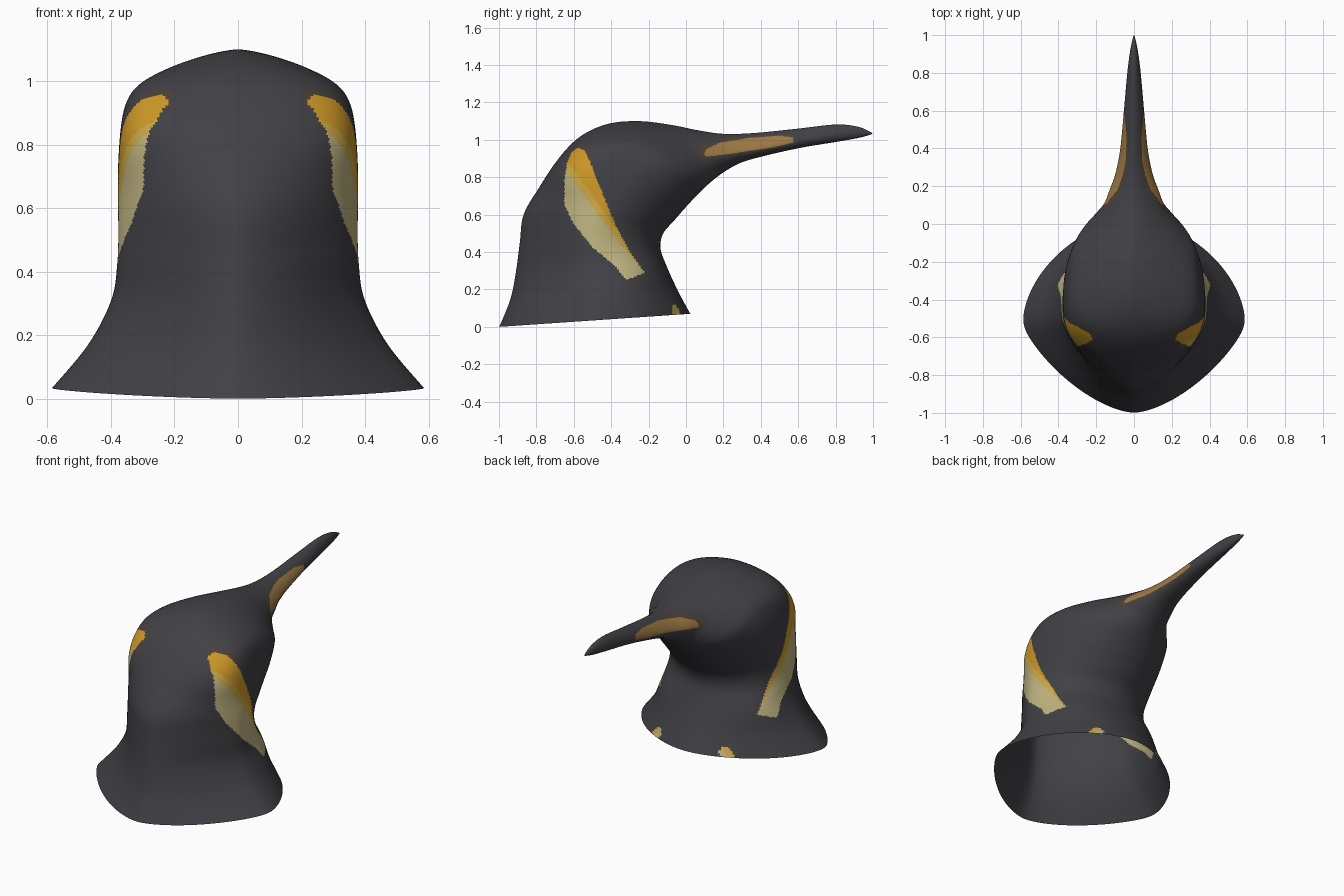
import bpy, bmesh, math

# ---------- materials ----------
COLOURS = [
    ("charcoal", (0.053, 0.051, 0.059)),
    ("orange", (0.62, 0.32, 0.02)),
    ("gold", (0.62, 0.40, 0.06)),
    ("cream", (0.53, 0.46, 0.22)),
    ("tan", (0.33, 0.19, 0.06)),
    ("dark_brown", (0.070, 0.053, 0.038)),
]
CHARCOAL, ORANGE, GOLD, CREAM, TAN, BROWN = range(6)

# ---------- cross-sections from collar to beak tip ----------
# upper/back point y z, lower/front point y z, half width
PATH = [
    (-1.00, 0.00, 0.025, 0.07, 0.592),
    (-0.94, 0.15, -0.04, 0.19, 0.475),
    (-0.91, 0.30, -0.10, 0.32, 0.400),
    (-0.89, 0.45, -0.135, 0.42, 0.382),
    (-0.87, 0.60, -0.12, 0.50, 0.380),
    (-0.79, 0.74, -0.06, 0.57, 0.380),
    (-0.69, 0.89, 0.00, 0.64, 0.375),
    (-0.57, 1.015, 0.05, 0.695, 0.360),
    (-0.42, 1.085, 0.10, 0.745, 0.322),
    (-0.25, 1.10, 0.14, 0.78, 0.242),
    (-0.08, 1.08, 0.18, 0.812, 0.170),
    (0.06, 1.052, 0.23, 0.845, 0.134),
    (0.20, 1.032, 0.30, 0.88, 0.099),
    (0.37, 1.037, 0.41, 0.912, 0.073),
    (0.60, 1.06, 0.61, 0.957, 0.053),
    (0.80, 1.082, 0.81, 0.99, 0.035),
    (0.92, 1.070, 0.93, 1.012, 0.019),
    (0.995, 1.038, 1.00, 1.032, 0.003),
]
# section number, back power and root, front power and root, place of greatest width
SHAPE = [
    (0, 1.25, 0.62, 1.8, 0.58, 0.46),
    (1, 1.2, 0.62, 2.2, 0.53, 0.48),
    (2, 1.2, 0.62, 3.0, 0.50, 0.50),
    (3, 1.25, 0.62, 2.4, 0.51, 0.50),
    (4, 1.35, 0.60, 2.1, 0.52, 0.50),
    (5, 2.1, 0.54, 1.9, 0.51, 0.50),
    (6, 4.2, 0.52, 1.9, 0.50, 0.50),
    (7, 4.4, 0.54, 1.9, 0.50, 0.50),
    (8, 2.7, 0.66, 1.9, 0.50, 0.50),
    (9, 2.3, 0.68, 2.0, 0.50, 0.52),
    (11, 1.8, 0.65, 2.0, 0.50, 0.60),
    (13, 1.6, 0.65, 2.0, 0.50, 0.66),
    (17, 2.0, 0.50, 2.0, 0.50, 0.50),
]
STEPS, SEGS = 20, 256


def interpolate(table, key):
    """Linear lookup in rows that start with a rising key."""
    for a, b in zip(table, table[1:]):
        if key <= b[0]:
            t = max(0.0, (key - a[0]) / (b[0] - a[0]))
            return [p + (q - p) * t for p, q in zip(a[1:], b[1:])]
    return list(table[-1][1:])


def spline(rows, steps):
    """Smooth interpolation through all rows."""
    out = []
    last = len(rows) - 1
    for i in range(last):
        a, b, c, d = rows[max(i - 1, 0)], rows[i], rows[i + 1], rows[min(i + 2, last)]
        for k in range(steps):
            t = k / steps
            out.append([0.5 * (2 * q + (r - p) * t + (2 * p - 5 * q + 4 * r - s) * t * t
                               + (3 * q - p - 3 * r + s) * t ** 3)
                        for p, q, r, s in zip(a, b, c, d)])
    out.append(list(rows[-1]))
    return out


def inside(poly, y, z):
    hit = False
    for (y1, z1), (y2, z2) in zip(poly, poly[1:] + poly[:1]):
        if (z1 > z) != (z2 > z) and y < (y2 - y1) * (z - z1) / (z2 - z1) + y1:
            hit = not hit
    return hit


# ---------- marking outlines in the side view (y, z) ----------
EAR = [(-0.575, 0.96), (-0.61, 0.935), (-0.635, 0.88), (-0.65, 0.78), (-0.65, 0.65),
       (-0.60, 0.55), (-0.50, 0.425), (-0.38, 0.325), (-0.32, 0.25), (-0.22, 0.29),
       (-0.30, 0.40), (-0.37, 0.53), (-0.43, 0.67), (-0.49, 0.83), (-0.54, 0.94)]
EAR_SPLIT = [(0.20, -0.18), (0.25, -0.20), (0.35, -0.27), (0.45, -0.36),
             (0.60, -0.47), (0.75, -0.575), (0.85, -0.65), (0.95, -0.75)]
BEAK = [(0.095, 0.92), (0.11, 0.95), (0.18, 0.985), (0.33, 1.01), (0.50, 1.022),
        (0.565, 1.015), (0.575, 0.985), (0.47, 0.96), (0.33, 0.94), (0.22, 0.922), (0.11, 0.91)]
BEAK_EDGE = [(0.06, 0.92), (0.08, 0.965), (0.17, 1.005), (0.33, 1.02), (0.50, 1.03),
             (0.58, 1.02), (0.585, 0.98), (0.47, 0.953), (0.33, 0.93), (0.20, 0.91), (0.10, 0.895)]
RIM = [(-0.075, 0.04), (-0.072, 0.12), (-0.058, 0.12), (-0.035, 0.09), (-0.033, 0.04)]


def colour_at(x, y, z):
    if inside(EAR, y, z):
        split = interpolate(EAR_SPLIT, z)[0]
        return ORANGE if y > split + 0.04 else GOLD if y > split else CREAM
    if abs(x) > 0.21 and math.hypot(y + 0.57, z - 0.92) < 0.055:
        return BROWN
    if inside(BEAK, y, z):
        return TAN
    if inside(BEAK_EDGE, y, z):
        return BROWN
    if inside(RIM, y, z):
        return GOLD if y < -0.053 else CREAM
    return CHARCOAL


# ---------- head, neck and beak as one lofted open skin ----------
rows = [list(p) + interpolate(SHAPE, i) for i, p in enumerate(PATH)]
bm = bmesh.new()
rings = []
for by, bz, fy, fz, w, pb, qb, pf, qf, t in spline(rows, STEPS):
    ring = []
    for k in range(SEGS):
        a = 2 * math.pi * k / SEGS
        c, s = math.cos(a), math.sin(a)
        h = t + c * ((1 - t) if c > 0 else t)
        p, q = (pf, qf) if c > 0 else (pb, qb)
        x = math.copysign(w * max(0.0, 1 - abs(c) ** p) ** q, s)
        ring.append(bm.verts.new((x, by + (fy - by) * h, bz + (fz - bz) * h)))
    rings.append(ring)
for r0, r1 in zip(rings, rings[1:]):
    for k in range(SEGS):
        j = (k + 1) % SEGS
        bm.faces.new((r0[k], r0[j], r1[j], r1[k]))
bm.faces.new(rings[-1])
bmesh.ops.recalc_face_normals(bm, faces=bm.faces)
if sum(f.normal.x * f.calc_center_median().x for f in bm.faces) < 0:
    bmesh.ops.reverse_faces(bm, faces=bm.faces)

# round the side corners of the collar and lower neck along each ring
for i, ring in enumerate(rings[:6 * STEPS]):
    for _ in range(20):
        co = [v.co.copy() for v in ring]
        for k in range(SEGS):
            ring[k].co = co[k] * 0.5 + (co[k - 1] + co[(k + 1) % SEGS]) * 0.25
# soften the blended sections, keeping the open rim
inner = [v for v in bm.verts if not v.is_boundary]
for _ in range(12):
    bmesh.ops.smooth_vert(bm, verts=inner, factor=0.5, use_axis_x=True,
                          use_axis_y=True, use_axis_z=True)
for f in bm.faces:
    f.material_index = colour_at(*f.calc_center_median())
    f.smooth = True

mesh = bpy.data.meshes.new("bird_head")
bm.to_mesh(mesh)
bm.free()
for name, rgb in COLOURS:
    m = bpy.data.materials.new(name)
    m.diffuse_color = (*rgb, 1)
    mesh.materials.append(m)
head = bpy.data.objects.new("bird_head", mesh)
bpy.context.collection.objects.link(head)
